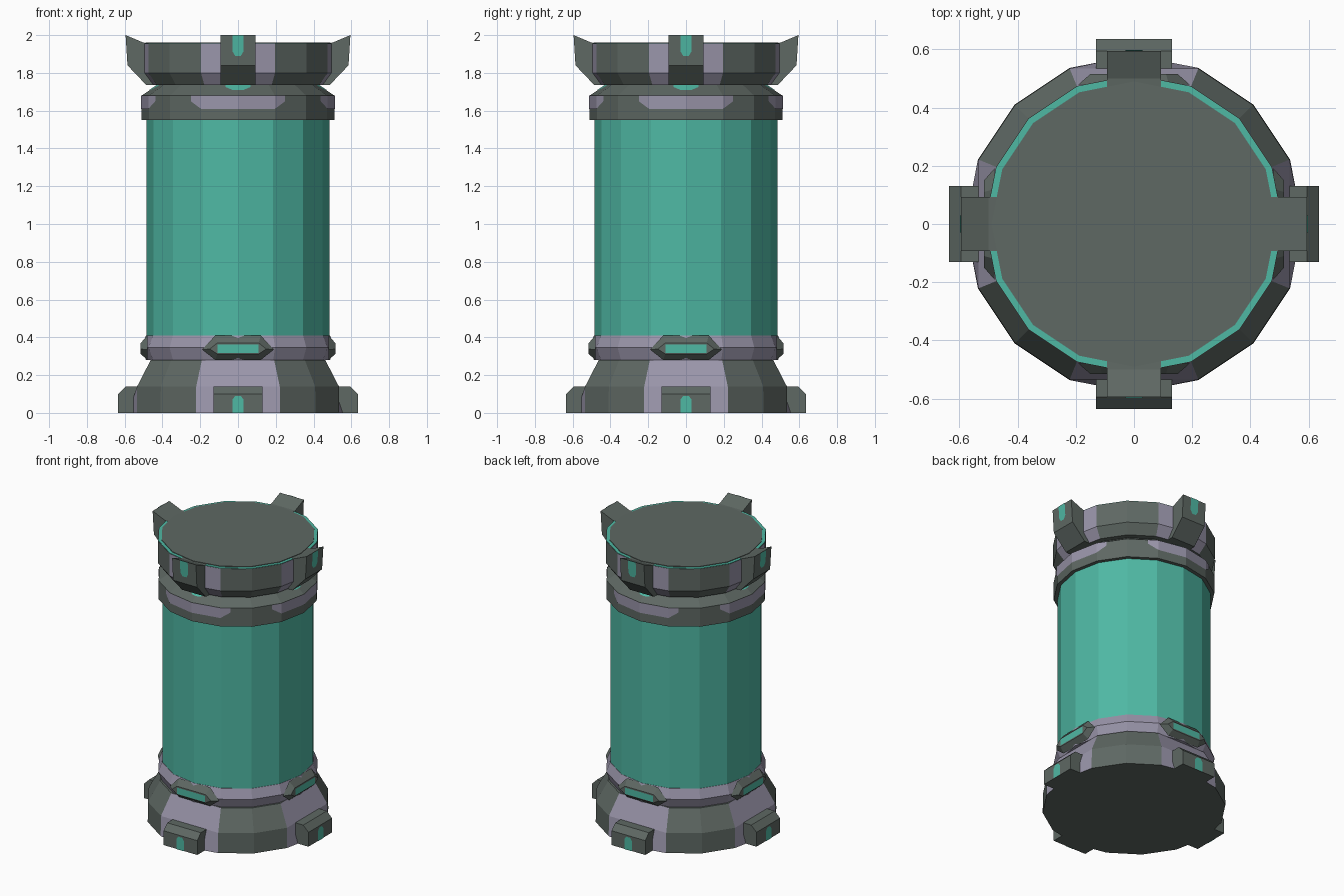
import bpy, bmesh, math
from mathutils import Matrix

if "Cube" in bpy.data.objects:
    bpy.data.objects.remove(bpy.data.objects["Cube"])

N = 16
STEP = 2 * math.pi / N
FLAT = math.cos(STEP)          # pulls the axis corners in to make one flat facet


def material(name, rgb):
    m = bpy.data.materials.new(name)
    m.diffuse_color = (*rgb, 1)
    m.use_nodes = True
    m.node_tree.nodes["Principled BSDF"].inputs["Base Color"].default_value = m.diffuse_color
    return m


GREY = material("dark_grey", (0.112, 0.138, 0.125))
LILAC = material("grey_lilac", (0.32, 0.30, 0.40))
GREEN = material("sea_green", (0.078, 0.48, 0.37))


def finish(bm, name, mats):
    me = bpy.data.meshes.new(name)
    bm.to_mesh(me)
    bm.free()
    for m in mats:
        me.materials.append(m)
    ob = bpy.data.objects.new(name, me)
    bpy.context.collection.objects.link(ob)
    return ob


def lathe(name, rings, mats, axis_panels=False):
    """16-sided turned part; rings are (z, radius, flatten axis corners)."""
    bm = bmesh.new()
    rows = []
    for z, r, flat in rings:
        row = []
        for k in range(N):
            rr = r * FLAT if flat and k % 4 == 0 else r
            row.append(bm.verts.new((rr * math.cos(k * STEP), rr * math.sin(k * STEP), z)))
        rows.append(row)
    for a, b in zip(rows, rows[1:]):
        for k in range(N):
            j = (k + 1) % N
            f = bm.faces.new((a[k], a[j], b[j], b[k]))
            if axis_panels and k % 4 in (0, 3):
                f.material_index = 1
    bm.faces.new(rows[0][::-1])
    bm.faces.new(rows[-1])
    return finish(bm, name, mats)


def four(name, verts, faces, mat, closed=True):
    """Build a part on the front side and repeat it on all four sides."""
    bm = bmesh.new()
    for q in range(4):
        part = bmesh.new()
        vs = [part.verts.new(v) for v in verts]
        for f in faces:
            part.faces.new([vs[i] for i in f])
        if closed:
            bmesh.ops.recalc_face_normals(part, faces=part.faces)
        else:
            part.normal_update()
            for f in part.faces:
                if f.normal.y > 0:
                    f.normal_flip()
        part.transform(Matrix.Rotation(q * math.pi / 2, 4, 'Z'))
        me = bpy.data.meshes.new("part")
        part.to_mesh(me)
        part.free()
        bm.from_mesh(me)
        bpy.data.meshes.remove(me)
    return finish(bm, name, [mat])


def prism(name, profile, w, mat):
    """Side profile (radius, z) given a width across."""
    n = len(profile)
    verts = [(s * w, -r, z) for s in (-1, 1) for r, z in profile]
    faces = [list(range(n)), list(range(n, 2 * n))]
    faces += [[i, (i + 1) % n, n + (i + 1) % n, n + i] for i in range(n)]
    four(name, verts, faces, mat)


def wall(x, r):
    """Distance of the 16-sided wall from the middle at a given x."""
    c1, s1 = r * math.cos(STEP), r * math.sin(STEP)
    c2, s2 = r * math.cos(2 * STEP), r * math.sin(2 * STEP)
    x = abs(x)
    if x <= s1:
        return r + (c1 - r) * x / s1
    return c1 + (c2 - c1) * (x - s1) / (s2 - s1)


def panel(name, columns, radius, mat):
    """Thin strip on the wall; columns are (x, z low, z high)."""
    verts = [(x, -wall(x, radius(z)), z) for x, lo, hi in columns for z in (lo, hi)]
    faces = [[2 * i, 2 * i + 2, 2 * i + 3, 2 * i + 1] for i in range(len(columns) - 1)]
    four(name, verts, faces, mat, closed=False)


def plate(name, outline, depth, mat):
    """Flat painted plate; outline is (x, z), depth(z) its distance out."""
    verts = [(x, -depth(z), z) for x, z in outline]
    four(name, verts, [list(range(len(verts)))], mat, closed=False)


# Turned parts, bottom to top
lathe("base", [(0, 0.58, False), (0.14, 0.578, True), (0.28, 0.5, True)],
      [GREY, LILAC], True)
lathe("lower_ring", [(0.28, 0.487, False), (0.345, 0.512, False), (0.41, 0.487, False)], [LILAC])
lathe("glass_body", [(0.40, 0.485, False), (1.56, 0.485, False)], [GREEN])
lathe("upper_ring", [(1.55, 0.51, False), (1.68, 0.51, False), (1.74, 0.42, False)], [GREY])
lathe("cap", [(1.735, 0.465, False), (1.80, 0.513, False), (1.955, 0.513, False)],
      [GREY, LILAC], True)
lathe("cap_rim", [(1.95, 0.511, False), (1.958, 0.511, False)], [GREEN])
lathe("lid", [(1.95, 0.49, False), (1.962, 0.49, False)], [GREY])

# Base feet and their lights
prism("foot", [(0.45, 0), (0.635, 0), (0.635, 0.10), (0.595, 0.14), (0.45, 0.14)], 0.13, GREY)
plate("foot_light", [(-0.03, 0), (0.03, 0), (0.03, 0.07), (0.015, 0.09), (-0.015, 0.09), (-0.03, 0.07)],
      lambda z: 0.638, GREEN)

# Top claws and their lights
prism("claw", [(0.43, 1.735), (0.485, 1.735), (0.585, 1.84), (0.595, 2.0), (0.50, 1.96), (0.43, 1.955)],
      0.092, GREY)
plate("claw_light", [(-0.03, 2.0), (0.03, 2.0), (0.03, 1.915), (0.015, 1.89), (-0.015, 1.89), (-0.03, 1.915)],
      lambda z: 0.598 - 0.0625 * (2.0 - z), GREEN)

# Six-sided housings with a light slit on the lower ring
back = [(-0.19, 0.335), (-0.12, 0.41), (0.12, 0.41), (0.19, 0.335), (0.12, 0.28), (-0.12, 0.28)]
front = [(-0.15, 0.338), (-0.11, 0.37), (0.11, 0.37), (0.15, 0.338), (0.11, 0.312), (-0.11, 0.312)]
verts = [(x, -0.48, z) for x, z in back] + [(x, -0.515, z) for x, z in front]
faces = [list(range(6)), list(range(6, 12))]
faces += [[i, (i + 1) % 6, 6 + (i + 1) % 6, 6 + i] for i in range(6)]
four("ring_housing", verts, faces, GREY)
plate("ring_light", [(-0.108, 0.318), (0.108, 0.318), (0.108, 0.362), (-0.108, 0.362)],
      lambda z: 0.518, GREEN)

# Painted patches on the upper ring and neck
panel("upper_ring_patch",
      [(-0.25, 1.65, 1.68), (-0.196, 1.61, 1.68), (0, 1.61, 1.68), (0.196, 1.61, 1.68), (0.25, 1.65, 1.68)],
      lambda z: 0.513, LILAC)
panel("neck_light", [(-0.065, 1.725, 1.735), (-0.03, 1.71, 1.735), (0, 1.71, 1.735),
                     (0.03, 1.71, 1.735), (0.065, 1.725, 1.735)],
      lambda z: 0.514 - 1.5 * (z - 1.68), GREEN)
